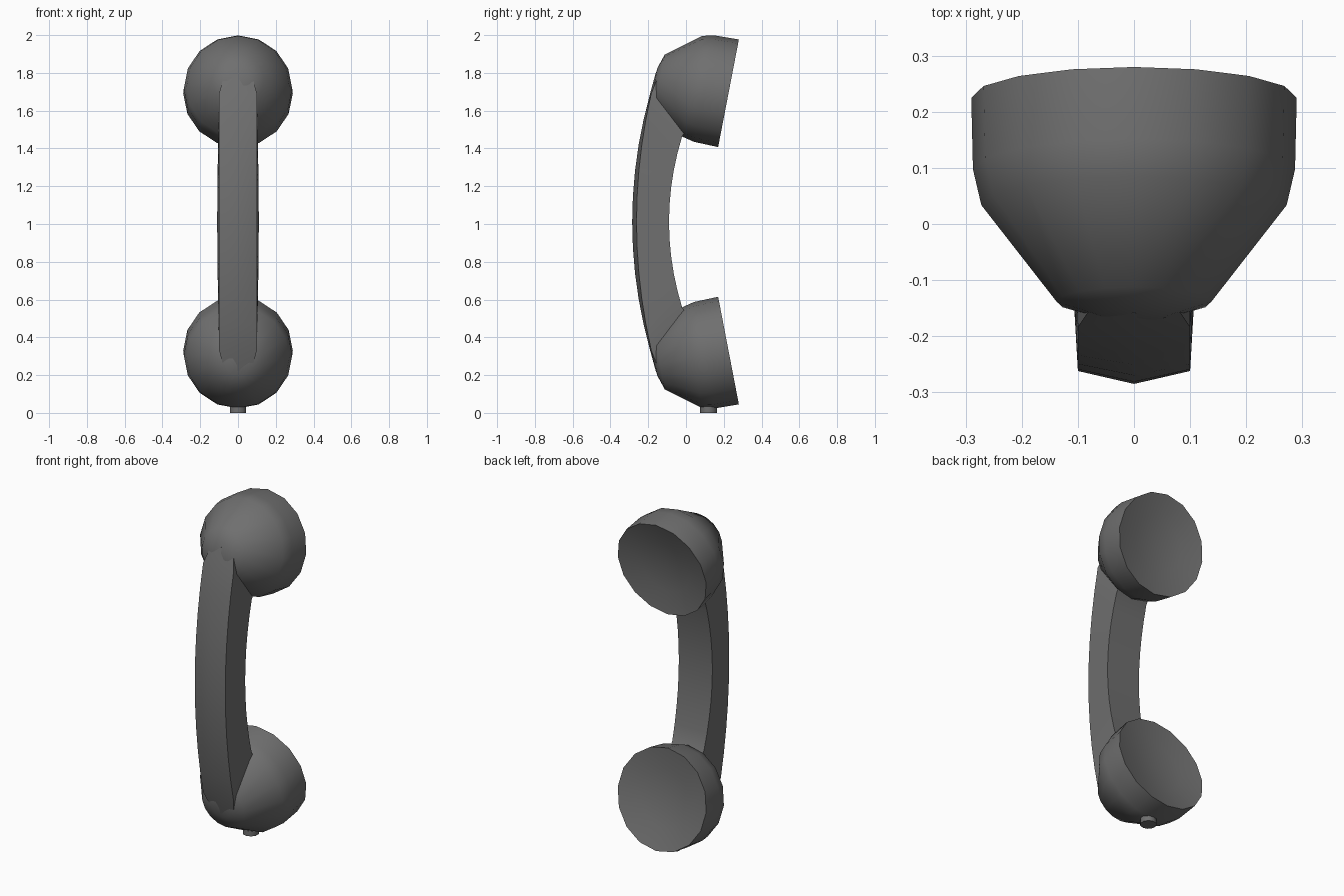
import bpy, bmesh, math
from mathutils import Vector

if "Cube" in bpy.data.objects:
    bpy.data.objects.remove(bpy.data.objects["Cube"], do_unlink=True)

MID = 1.011      # height of the handset's mirror plane
SIDES = 16

grey = bpy.data.materials.new("dark_grey_plastic")
GREY = (0.16, 0.16, 0.16, 1)
grey.diffuse_color = GREY
grey.use_nodes = True
grey.node_tree.nodes["Principled BSDF"].inputs["Base Color"].default_value = GREY


def finish(bm, name):
    """Turn a bmesh into a smooth-shaded object with sharp corners kept."""
    bmesh.ops.recalc_face_normals(bm, faces=bm.faces)
    mesh = bpy.data.meshes.new(name)
    bm.to_mesh(mesh)
    bm.free()
    mesh.materials.append(grey)
    obj = bpy.data.objects.new(name, mesh)
    bpy.context.collection.objects.link(obj)
    bpy.ops.object.select_all(action="DESELECT")
    obj.select_set(True)
    bpy.context.view_layer.objects.active = obj
    bpy.ops.object.shade_smooth_by_angle(angle=math.radians(42))
    return obj


def bridge(bm, a, b):
    n = len(a)
    for i in range(n):
        j = (i + 1) % n
        bm.faces.new((a[i], a[j], b[j], b[i]))


def fan(bm, ring, point):
    tip = bm.verts.new(point)
    for i in range(len(ring)):
        bm.faces.new((ring[i], ring[(i + 1) % len(ring)], tip))


def cup(name, side):
    """Tilted lathe: domed outside, shallow dish on the open face."""
    tilt = math.radians(10.9)
    axis = Vector((0, math.cos(tilt), -side * math.sin(tilt)))
    up = Vector((0, math.sin(tilt), side * math.cos(tilt)))
    centre = Vector((0, 0.225, MID + side * 0.681))
    # (distance along axis, radius) from dome to dish
    profile = [(-0.395, 0.06), (-0.37, 0.138), (-0.195, 0.272),
               (-0.13, 0.287), (0, 0.29), (-0.03, 0.16)]
    bm = bmesh.new()
    rings = []
    for along, radius in profile:
        ring = []
        for i in range(SIDES):
            t = math.tau * i / SIDES
            offset = Vector((math.sin(t), 0, 0)) + up * math.cos(t)
            ring.append(bm.verts.new(centre + axis * along + offset * radius))
        rings.append(ring)
    for a, b in zip(rings, rings[1:]):
        bridge(bm, a, b)
    fan(bm, rings[0], centre - axis * 0.40)
    fan(bm, rings[-1], centre - axis * 0.04)
    finish(bm, name)


cup("earpiece_cup", 1)
cup("mouthpiece_cup", -1)


# Curved handle: five-sided section with a soft ridge along the front
def handle_section(bm, u):
    ridge = -0.285 + 0.095 * u * u
    corner = -0.262 + 0.078 * u * u
    inner = -0.09 + 0.07 * u * u
    front_z, inner_z = MID + 0.68 * u, MID + 0.455 * u
    front_x, inner_x = 0.1, 0.11 - 0.006 * u * u
    if abs(u) > 1:           # ends sink into the cups
        ridge, corner, inner, front_x = -0.16, -0.14, 0.05, 0.07
        front_z = MID + math.copysign(0.79, u)
    points = [(0, ridge, front_z), (front_x, corner, front_z),
              (inner_x, inner, inner_z), (-inner_x, inner, inner_z),
              (-front_x, corner, front_z)]
    return [bm.verts.new(p) for p in points]


bm = bmesh.new()
stations = [-1.2] + [i / 5 - 1 for i in range(11)] + [1.2]
sections = [handle_section(bm, u) for u in stations]
for a, b in zip(sections, sections[1:]):
    bridge(bm, a, b)
bm.faces.new(sections[0])
bm.faces.new(sections[-1])
finish(bm, "handle")

# Cord plug under the mouthpiece
bm = bmesh.new()
bmesh.ops.create_cone(bm, cap_ends=True, segments=10, radius1=0.045,
                      radius2=0.045, depth=0.08)
bmesh.ops.translate(bm, vec=(0, 0.12, 0.04), verts=bm.verts)
finish(bm, "cord_plug")
